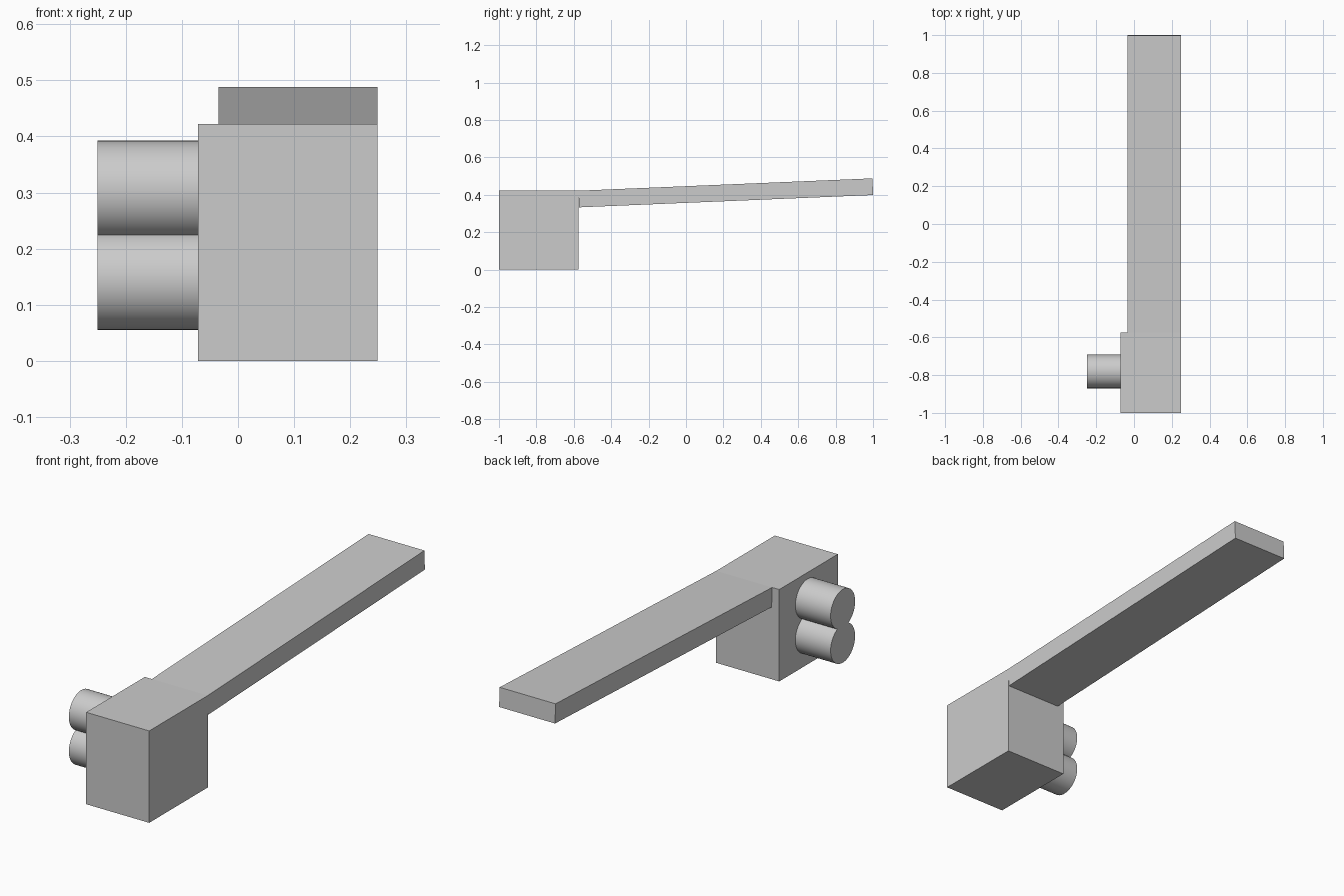
import bpy, bmesh, math
from mathutils import Matrix, Vector

cube = bpy.data.objects.get("Cube")
if cube:
    bpy.data.objects.remove(cube, do_unlink=True)

grey = bpy.data.materials.new("plain_grey")
grey.use_nodes = True
grey.diffuse_color = (0.6, 0.6, 0.6, 1)
grey.node_tree.nodes["Principled BSDF"].inputs["Base Color"].default_value = (0.6, 0.6, 0.6, 1)


def finish(name, bm):
    mesh = bpy.data.meshes.new(name)
    bm.to_mesh(mesh)
    bm.free()
    mesh.materials.append(grey)
    obj = bpy.data.objects.new(name, mesh)
    bpy.context.collection.objects.link(obj)
    return obj


def box(name, low, high):
    low, high = Vector(low), Vector(high)
    bm = bmesh.new()
    bmesh.ops.create_cube(bm, size=1)
    bmesh.ops.scale(bm, vec=high - low, verts=bm.verts)
    bmesh.ops.translate(bm, vec=(low + high) / 2, verts=bm.verts)
    return finish(name, bm)


def side_cylinder(name, z):
    bm = bmesh.new()
    turn = Matrix.Translation((-0.16, -0.781, z)) @ Matrix.Rotation(math.pi / 2, 4, "Y")
    bmesh.ops.create_cone(bm, cap_ends=True, segments=48, radius1=0.089,
                          radius2=0.089, depth=0.18, matrix=turn)
    obj = finish(name, bm)
    bpy.ops.object.select_all(action="DESELECT")
    obj.select_set(True)
    bpy.context.view_layer.objects.active = obj
    bpy.ops.object.shade_smooth_by_angle(angle=math.radians(40))


# Main body
box("body_block", (-0.071, -1, 0), (0.249, -0.575, 0.422))

# Long arm, hinged at the top rear edge of the body and tilted slightly up
arm = box("long_arm", (-0.035, 0, -0.089), (0.249, 1.573, 0))
arm.location = (0, -0.575, 0.422)
arm.rotation_euler.x = math.radians(2.4)

# Pair of overlapping cylinders on the right side
side_cylinder("lower_cylinder", 0.1445)
side_cylinder("upper_cylinder", 0.3035)
